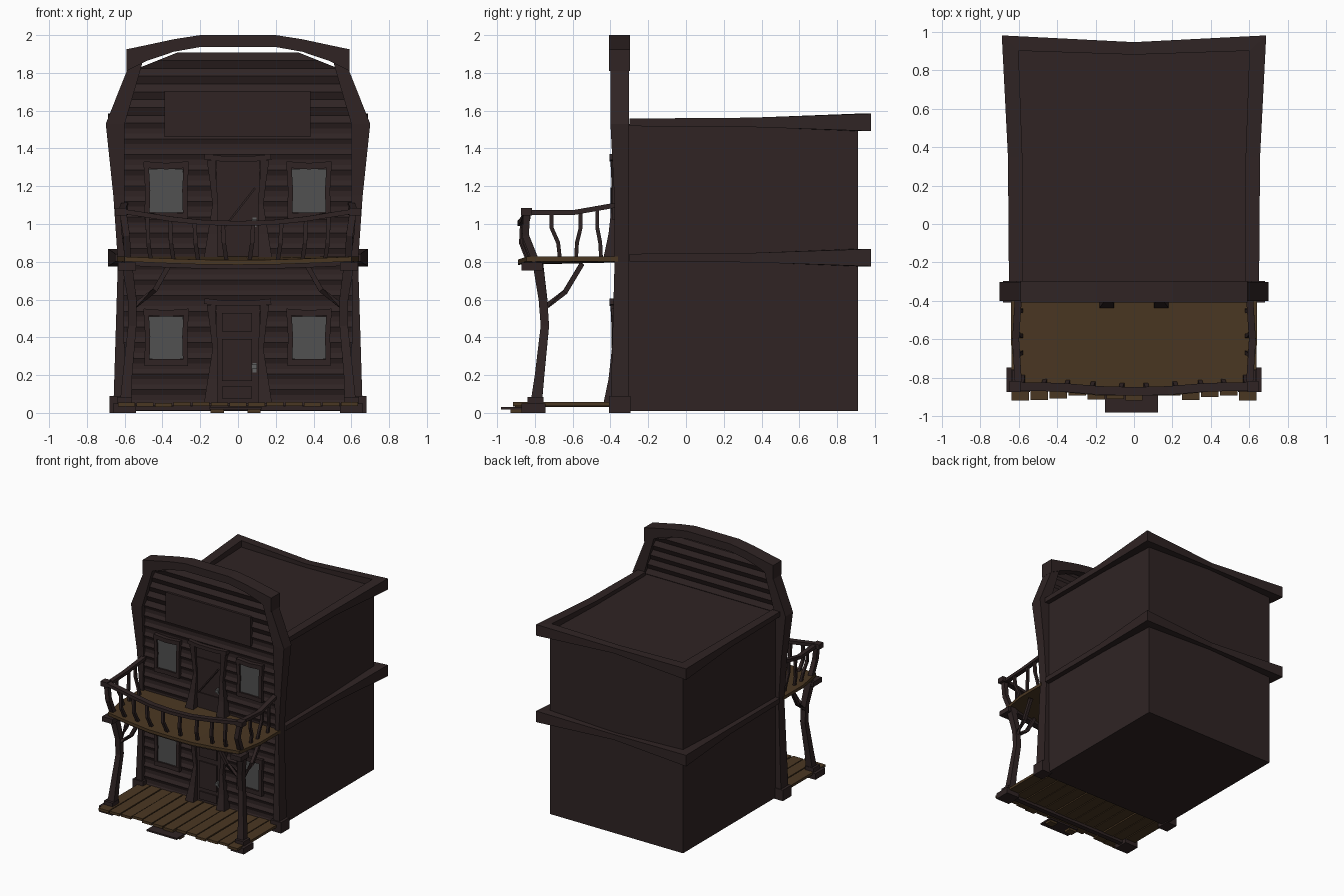
import bpy, random
from mathutils import Vector

random.seed(4)

def mat(name, c):
    m = bpy.data.materials.new(name)
    m.diffuse_color = (*c, 1)
    return m

DARK = mat("dark_wood", (0.029, 0.0175, 0.0175))
BROWN = mat("floor_wood", (0.068, 0.038, 0.016))
GLASS = mat("window_grey", (0.082, 0.082, 0.082))
METAL = mat("handle_grey", (0.12, 0.12, 0.12))

def loft(name, rings, m=DARK):
    """Skin a chain of equal-length point rings and cap both ends."""
    n = len(rings[0])
    verts = [p for r in rings for p in r]
    faces = [tuple(range(n)), tuple((len(rings) - 1) * n + i for i in range(n))]
    for k in range(len(rings) - 1):
        for i in range(n):
            j = (i + 1) % n
            faces.append((k * n + i, k * n + j, (k + 1) * n + j, (k + 1) * n + i))
    me = bpy.data.meshes.new(name)
    me.from_pydata(verts, [], faces)
    import bmesh
    bm = bmesh.new()
    bm.from_mesh(me)
    bmesh.ops.recalc_face_normals(bm, faces=bm.faces)
    bm.to_mesh(me)
    bm.free()
    me.materials.append(m)
    ob = bpy.data.objects.new(name, me)
    bpy.context.collection.objects.link(ob)
    return ob

def rect_z(x0, x1, y0, y1, z):
    return [(x0, y0, z), (x1, y0, z), (x1, y1, z), (x0, y1, z)]

def rect_x(x, y0, y1, z0, z1):
    return [(x, y0, z0), (x, y1, z0), (x, y1, z1), (x, y0, z1)]

def box(name, x0, x1, y0, y1, z0, z1, m=DARK):
    return loft(name, [rect_z(x0, x1, y0, y1, z0), rect_z(x0, x1, y0, y1, z1)], m)

def beam(name, pts, w, h=None, m=DARK):
    """Square bar along a path; w may be a list of widths."""
    pts = [Vector(p) for p in pts]
    rings = []
    for i, p in enumerate(pts):
        t = (pts[min(i + 1, len(pts) - 1)] - pts[max(i - 1, 0)]).normalized()
        ref = Vector((0, 1, 0)) if abs(t.z) > 0.75 else Vector((0, 0, 1))
        a = t.cross(ref).normalized()
        b = a.cross(t)
        wi = w[i] if isinstance(w, list) else w
        a, b = a * wi / 2, b * (h or wi) / 2
        rings.append([p - a - b, p + a - b, p + a + b, p - a + b])
    return loft(name, rings, m)

# main building
box("building_body", -0.61, 0.61, -0.36, 0.91, 0.01, 1.53)

# roof trim and storey band: thin at the front, thick at the back corners
def trim(name, zc, ends):
    half = [(0.65, 0.58, -0.3, -0.3, 0.02), (0.655, 0.58, 0.35, 0.35, 0.025),
            (0.687, 0.60, 0.98, 0.90, 0.046), (0.0, 0.0, 0.945, 0.88, 0.022)]
    full = [(1, *h) for h in half] + [(-1, *h) for h in half[-2::-1]]
    rings = []
    for s, xo, xi, yo, yi, t in full:
        z = zc + (ends if yo == 0.98 else 0)
        rings.append([(s * xo, yo, z - t), (s * xo, yo, z + t),
                      (s * xi, yi, z + t), (s * xi, yi, z - t)])
    loft(name, rings)

trim("roof_trim", 1.538, 0.0)
trim("storey_band", 0.822, 0.0)

# facade siding: zigzag boards that narrow toward the arched top
def half_width(z):
    if z < 1.54:
        return 0.62
    if z < 1.82:
        return 0.62 - (z - 1.54) / 0.28 * 0.08
    return 0.54 - (z - 1.82) / 0.12 * 0.30

rings = []
for k in range(46):
    z = 0.04 + k * 0.0415
    d = 0.009 if k % 2 else -0.009
    w = half_width(z)
    rings.append(rect_z(-w, w, -0.363 + d, -0.328 - d, z))
loft("siding", rings)

# facade corner posts with base blocks
post = [(0.02, 0.60, 0.66, -0.40), (0.8, 0.605, 0.636, -0.378), (1.15, 0.60, 0.66, -0.38),
        (1.53, 0.60, 0.70, -0.40), (1.82, 0.515, 0.585, -0.40), (1.88, 0.50, 0.575, -0.40)]
for s in (-1, 1):
    loft("facade_post", [rect_z(s * a, s * b, y, -0.302, z) for z, a, b, y in post])
    box("facade_post_base", s * 0.585, s * 0.68, -0.408, -0.295, 0, 0.09)

# arched cornice
arch = [(0.59, 1.81, 1.925), (0.48, 1.865, 1.948), (0.34, 1.912, 1.978), (0.2, 1.937, 2.0)]
loft("cornice", [rect_x(s * x, -0.408, -0.296, a, b)
                 for s, x, a, b in [(-1, *p) for p in arch] + [(1, *p) for p in arch[::-1]]])

# blank sign board
box("sign_board", -0.39, 0.385, -0.388, -0.35, 1.46, 1.705)

# windows
for zb, zt in ((0.285, 0.51), (1.06, 1.29)):
    for cx in (-0.38, 0.376):
        w = 0.09
        box("window_glass", cx - w, cx + w, -0.379, -0.372, zb, zt, GLASS)
        beam("window_sill", [(cx - 0.115, -0.378, zb - 0.02), (cx, -0.378, zb - 0.016),
                             (cx + 0.115, -0.378, zb - 0.02)], 0.03, 0.035)
        beam("window_head", [(cx - 0.12, -0.378, zt + 0.025), (cx, -0.378, zt + 0.016),
                             (cx + 0.12, -0.378, zt + 0.025)], 0.034, 0.034)
        for s in (-1, 1):
            beam("window_side", [(cx + s * 0.102, -0.378, zb - 0.02), (cx + s * 0.098, -0.378, zb + 0.12),
                                 (cx + s * 0.106, -0.378, zt + 0.02)], 0.027)

# doors with flared jambs, drooping lintel and handle
for name, z0, z1 in (("lower", 0.05, 0.57), ("upper", 0.82, 1.335)):
    box(name + "_door", -0.115, 0.115, -0.377, -0.35, z0, z1)
    h = z1 - z0
    for s in (-1, 1):
        prof = [(0, 0.105, 0.18, -0.437), (0.25, 0.108, 0.16, -0.41),
                (0.55, 0.105, 0.135, -0.393), (0.8, 0.115, 0.15, -0.395), (1, 0.12, 0.165, -0.40)]
        loft(name + "_door_jamb", [rect_z(s * a, s * b, y, -0.35, z0 + f * h) for f, a, b, y in prof])
    beam(name + "_door_lintel", [(-0.178, -0.377, z1 + 0.022), (-0.08, -0.377, z1 + 0.01),
                                 (0.08, -0.377, z1 + 0.01), (0.175, -0.377, z1 + 0.02)], 0.055, 0.03)
    box(name + "_handle_plate", 0.077, 0.097, -0.384, -0.377, z0 + 0.165, z0 + 0.215, METAL)
    box(name + "_handle", 0.072, 0.1, -0.402, -0.384, z0 + 0.182, z0 + 0.205, METAL)
for za, zb in ((0.075, 0.14), (0.17, 0.39), (0.43, 0.53)):
    box("door_panel", -0.085, 0.075, -0.386, -0.375, za, zb)
for z in (0.93, 1.22):
    box("door_rail", -0.11, 0.11, -0.384, -0.375, z - 0.025, z + 0.025)
beam("door_brace", [(-0.09, -0.379, 0.96), (0.09, -0.379, 1.19)], 0.01, 0.04)

# porch floor planks and step
n = 13
for i in range(n):
    x = -0.64 + i * 1.28 / n
    z = random.uniform(-0.003, 0.003)
    box("porch_plank", x + 0.004, x + 1.28 / n - 0.004, -0.905 + random.uniform(-0.015, 0.02), -0.35,
        0.035 + z, 0.056 + z, BROWN)
box("porch_joist", -0.62, 0.62, -0.82, -0.78, 0.012, 0.036)
box("porch_step", -0.15, 0.125, -0.98, -0.86, 0.017, 0.03)
for x in (-0.11, 0.085):
    box("step_foot", x - 0.035, x + 0.035, -0.93, -0.87, 0, 0.018, BROWN)

# porch posts, capitals and braces
for s in (-1, 1):
    box("porch_post_base", s * 0.54, s * 0.663, -0.872, -0.745, 0, 0.05)
    box("porch_post_plinth", s * 0.56, s * 0.64, -0.84, -0.755, 0.05, 0.085)
    beam("porch_post", [(s * 0.595, -0.793, 0.05), (s * 0.585, -0.775, 0.2), (s * 0.56, -0.747, 0.46),
                        (s * 0.56, -0.757, 0.6), (s * 0.59, -0.785, 0.8)], [0.06, 0.05, 0.044, 0.046, 0.055])
    box("porch_post_cap", s * 0.54, s * 0.635, -0.87, -0.76, 0.755, 0.795)
    beam("side_brace", [(s * 0.565, -0.745, 0.56), (s * 0.575, -0.64, 0.64), (s * 0.585, -0.55, 0.79)], 0.026)
    beam("front_brace", [(s * 0.555, -0.76, 0.56), (s * 0.44, -0.77, 0.65), (s * 0.36, -0.78, 0.79)], 0.026)

# balcony floor, bowed outward and sagging
deck = [(0.64, -0.62, 0.802), (0.6, -0.845, 0.802), (0.4, -0.87, 0.793), (0.2, -0.89, 0.786), (0, -0.89, 0.784)]
deck = [(-x, y, z) for x, y, z in deck] + deck[-2::-1]
loft("balcony_floor", [[(x, yf, z), (x, -0.36, z + (0.802 - z) * 0.7), (x, -0.36, 0.828), (x, yf, z + 0.025)]
                       for x, yf, z in deck], BROWN)
loft("balcony_edge_beam", [rect_x(x, yf + 0.03, yf + 0.08, z - 0.022, z + 0.005) for x, yf, z in deck[1:-1]])

# balcony railing
front = [(0.6, -0.845, 1.065), (0.5, -0.845, 1.05), (0.36, -0.85, 1.027), (0.18, -0.865, 1.008), (0, -0.87, 1.003)]
beam("front_handrail", [(-x, y, z) for x, y, z in front] + front[-2::-1], 0.045, 0.026)
for s in (-1, 1):
    beam("side_handrail", [(s * 0.6, -0.37, 1.1), (s * 0.615, -0.6, 1.06), (s * 0.6, -0.84, 1.062)], 0.036, 0.026)
    beam("newel_post", [(s * 0.585, -0.80, 0.815), (s * 0.59, -0.85, 0.94), (s * 0.61, -0.842, 1.07)], 0.036)
    box("newel_cap", s * 0.59, s * 0.648, -0.873, -0.815, 1.045, 1.085)
    for y, zt, b in ((-0.46, 1.085, 0.01), (-0.57, 1.062, -0.012), (-0.69, 1.06, 0.022)):
        beam("side_baluster", [(s * 0.585, y + b, 0.82), (s * 0.6, y + b * 0.6, 0.9),
                               (s * 0.61, y - b, 0.98), (s * 0.612, y - b, zt)], 0.02)
    for x, y, zt in ((0.48, -0.845, 1.045), (0.36, -0.85, 1.025), (0.23, -0.86, 1.01), (0.08, -0.868, 1.0)):
        beam("front_baluster", [(s * (x - 0.02), y + 0.035, 0.80), (s * (x - 0.005), y - 0.005, 0.9),
                                (s * x, y, zt)], 0.022)
